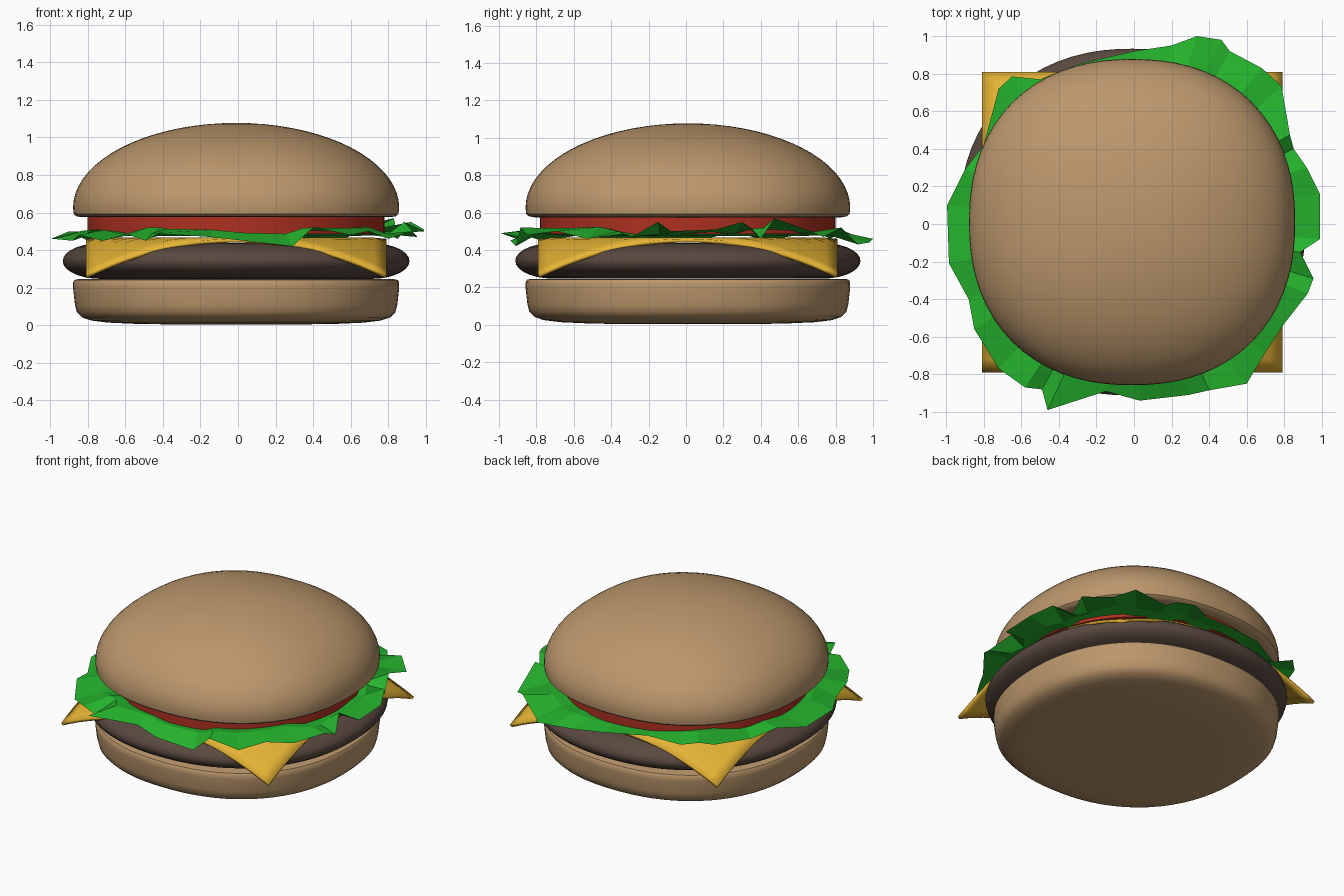
import bpy, bmesh, math, random

if "Cube" in bpy.data.objects:
    bpy.data.objects.remove(bpy.data.objects["Cube"])

random.seed(4)
CX, CY = -0.01, 0.01


def material(name, rgb):
    m = bpy.data.materials.new(name)
    m.diffuse_color = (*rgb, 1)
    m.use_nodes = True
    m.node_tree.nodes["Principled BSDF"].inputs["Base Color"].default_value = m.diffuse_color
    return m


def finish(name, bm, mat, smooth=None):
    bmesh.ops.recalc_face_normals(bm, faces=bm.faces)
    me = bpy.data.meshes.new(name)
    bm.to_mesh(me)
    bm.free()
    me.materials.append(mat)
    ob = bpy.data.objects.new(name, me)
    bpy.context.collection.objects.link(ob)
    if smooth:
        bpy.ops.object.select_all(action='DESELECT')
        ob.select_set(True)
        bpy.context.view_layer.objects.active = ob
        bpy.ops.object.shade_smooth_by_angle(angle=math.radians(smooth))
    return ob


def skin(bm, bottom, rings, top):
    """Join vertex rings, closing each given end with a fan."""
    n = len(rings[0])
    for i in range(n):
        j = (i + 1) % n
        for a, b in zip(rings, rings[1:]):
            bm.faces.new((a[i], a[j], b[j], b[i]))
        if bottom:
            bm.faces.new((bottom, rings[0][j], rings[0][i]))
        if top:
            bm.faces.new((top, rings[-1][i], rings[-1][j]))


def round_slab(name, profile, mat, power=2.0, segs=72):
    """Profile of (radius, z) swept round a slightly squared circle."""
    bm = bmesh.new()
    rings = []
    for r, z in profile[1:-1]:
        ring = []
        for i in range(segs):
            a = 2 * math.pi * i / segs
            c, s = math.cos(a), math.sin(a)
            k = r * (abs(c) ** power + abs(s) ** power) ** (-1 / power)
            ring.append(bm.verts.new((CX + k * c, CY + k * s, z)))
        rings.append(ring)
    ends = [bm.verts.new((CX, CY, profile[k][1])) for k in (0, -1)]
    skin(bm, ends[0], rings, ends[1])
    return finish(name, bm, mat, 40)


bun = material("bun", (0.50, 0.31, 0.15))
meat = material("meat", (0.10, 0.065, 0.05))
yellow = material("cheese", (0.78, 0.45, 0.035))
red = material("tomato", (0.42, 0.03, 0.015))
green = material("lettuce", (0.018, 0.45, 0.026))

# Buns
round_slab("bottom_bun", [(0, 0.003), (0.5, 0.006), (0.68, 0.014), (0.77, 0.025),
                          (0.82, 0.042), (0.848, 0.07), (0.858, 0.11), (0.868, 0.2),
                          (0.868, 0.228), (0.86, 0.241), (0.84, 0.246), (0, 0.246)],
           bun, 2.25)
dome = [(0.868 * math.cos(t), 0.625 + 0.452 * math.sin(t))
        for t in [math.pi / 2 * i / 18 for i in range(19)]]
dome[-1] = (0, 1.077)
round_slab("top_bun", [(0, 0.575), (0.82, 0.575), (0.85, 0.58), (0.864, 0.592)] + dome,
           bun, 2.25)

# Patty with a rounded rim
rim = [(0.72 + 0.203 * math.cos(t), 0.342 + 0.095 * math.sin(t))
       for t in [math.pi * (i / 14 - 0.5) for i in range(15)]]
round_slab("patty", [(0, 0.247)] + rim + [(0, 0.437)], meat, 2.2)

# Tomato slice
round_slab("tomato_slice", [(0, 0.485), (0.79, 0.485), (0.79, 0.58), (0, 0.58)], red)

# Cheese slice with drooping corners
bm = bmesh.new()
bmesh.ops.create_grid(bm, x_segments=24, y_segments=24, size=0.8)
for v in bm.verts:
    r2 = v.co.x ** 2 + v.co.y ** 2
    v.co = (v.co.x + CX, v.co.y + CY, 0.466 - 0.3 * max(0, r2 - 0.62))
bm.normal_update()
cheese = finish("cheese_slice", bm, yellow, 40)
if cheese.data.polygons[0].normal.z < 0:
    cheese.data.flip_normals()
mod = cheese.modifiers.new("thickness", 'SOLIDIFY')
mod.thickness = 0.02
mod.offset = -1

# Lettuce leaf with a crumpled edge, clockwise from the back
edge = [(0, .92, .47), (.2, .95, .45), (.335, 1, .46), (.465, .98, .44), (.51, .92, .43),
        (.68, .83, .52), (.785, .735, .47), (.83, .475, .57), (.85, .4, .46),
        (.92, .3, .55), (.99, .16, .51), (.99, -.08, .5), (.885, -.15, .55),
        (.955, -.29, .47), (.925, -.37, .5), (.8, -.53, .46), (.695, -.69, .5),
        (.6, -.85, .48), (.4, -.885, .52), (.29, -.91, .42), (.03, -.94, .45),
        (-.15, -.89, .47), (-.46, -.99, .49), (-.49, -.88, .45), (-.58, -.87, .48),
        (-.72, -.77, .45), (-.85, -.56, .48), (-.88, -.4, .45), (-.985, -.21, .46),
        (-.995, .1, .46), (-.9, .29, .5), (-.8, .42, .45), (-.72, .72, .5),
        (-.65, .785, .52), (-.5, .77, .46), (-.3, .85, .5)]
bm = bmesh.new()
rings = [[], [], []]
for x, y, z in edge:
    r = math.hypot(x, y)
    for ring, rad, h in ((rings[0], 0.6, 0.474),
                         (rings[1], 0.45 + 0.4 * r, 0.497 + random.uniform(-.02, .03)),
                         (rings[2], r, z)):
        ring.append(bm.verts.new((x * rad / r, y * rad / r, h)))
skin(bm, bm.verts.new((0, 0, 0.474)), rings, None)
finish("lettuce_leaf", bm, green)
